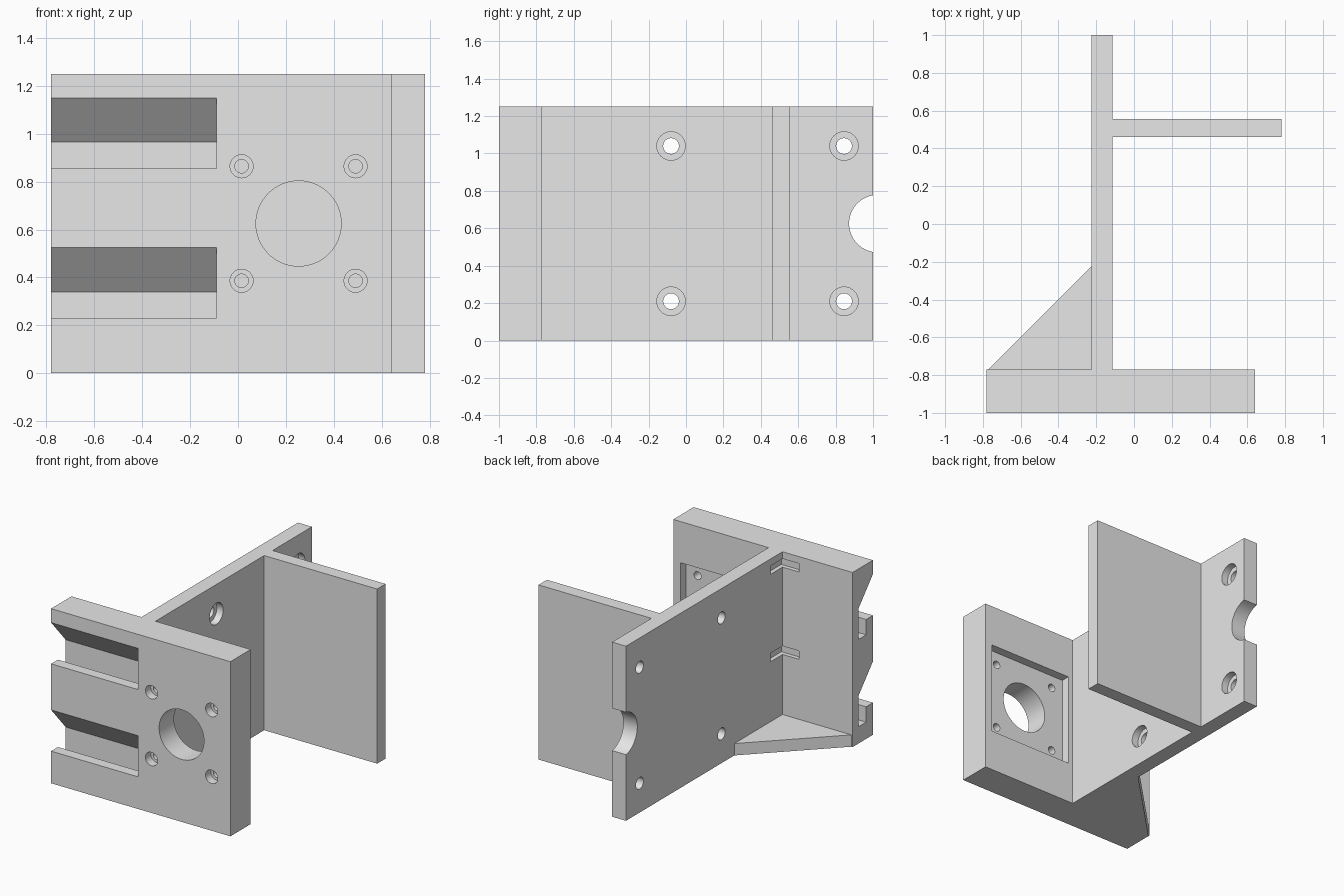
import bpy
import bmesh
import math
from mathutils import Matrix, Vector

if "Cube" in bpy.data.objects:
    bpy.data.objects.remove(bpy.data.objects["Cube"], do_unlink=True)

grey = bpy.data.materials.new("plain_grey")
grey.use_nodes = True
grey.diffuse_color = (0.8, 0.8, 0.8, 1)
grey.node_tree.nodes["Principled BSDF"].inputs["Base Color"].default_value = (0.8, 0.8, 0.8, 1)

HEIGHT = 1.25
MID = HEIGHT / 2


def finish(name, bm):
    bmesh.ops.recalc_face_normals(bm, faces=bm.faces)
    mesh = bpy.data.meshes.new(name)
    bm.to_mesh(mesh)
    bm.free()
    mesh.materials.append(grey)
    obj = bpy.data.objects.new(name, mesh)
    bpy.context.scene.collection.objects.link(obj)
    return obj


def prism(name, outline, axis, lo, hi):
    """Extrude a 2D outline along x or z."""
    bm = bmesh.new()
    place = (lambda a, b: (lo, a, b)) if axis == "x" else (lambda a, b: (a, b, lo))
    face = bm.faces.new([bm.verts.new(place(a, b)) for a, b in outline])
    direction = Vector((1, 0, 0)) if axis == "x" else Vector((0, 0, 1))
    new = bmesh.ops.extrude_face_region(bm, geom=[face])["geom"]
    verts = [v for v in new if isinstance(v, bmesh.types.BMVert)]
    bmesh.ops.translate(bm, verts=verts, vec=direction * (hi - lo))
    return finish(name, bm)


def box(name, x, y, z):
    return prism(name, [(x[0], y[0]), (x[1], y[0]), (x[1], y[1]), (x[0], y[1])], "z", *z)


def rod(name, axis, centre, radius, lo, hi):
    """Cylinder along x (centre is y, z) or along y (centre is x, z)."""
    bm = bmesh.new()
    mid = (lo + hi) / 2
    if axis == "x":
        turn, pos = Matrix.Rotation(math.pi / 2, 4, "Y"), (mid, *centre)
    else:
        turn, pos = Matrix.Rotation(math.pi / 2, 4, "X"), (centre[0], mid, centre[1])
    bmesh.ops.create_cone(bm, cap_ends=True, segments=64, radius1=radius, radius2=radius,
                          depth=hi - lo, matrix=Matrix.Translation(pos) @ turn)
    return finish(name, bm)


def cut(target, cutter):
    cutter.hide_render = True
    mod = target.modifiers.new("cut", "BOOLEAN")
    mod.operation = "DIFFERENCE"
    mod.solver = "EXACT"
    mod.object = cutter
    bpy.context.view_layer.objects.active = target
    bpy.ops.object.modifier_apply(modifier=mod.name)
    bpy.data.objects.remove(cutter, do_unlink=True)


# Front plate, web and rear flange as one extruded plan
plan = [(-0.78, -1), (0.64, -1), (0.64, -0.77), (-0.115, -0.77), (-0.115, 0.46), (0.78, 0.46),
        (0.78, 0.555), (-0.115, 0.555), (-0.115, 1), (-0.225, 1), (-0.225, -0.77), (-0.78, -0.77)]
body = prism("bracket_body", plan, "z", 0, HEIGHT)

# Hooked grooves in the front plate, with a small tie slot in the corner behind each
groove = [(-1.05, 1.15), (-1, 1.15), (-0.836, 0.965), (-0.836, 0.745),
          (-0.923, 0.745), (-0.923, 0.855), (-1.05, 0.855)]
for drop in (0, MID):
    cut(body, prism("groove_cutter", [(y, z - drop) for y, z in groove], "x", -0.9, -0.09))
    cut(body, box("slot_cutter", (-0.354, -0.195), (-0.8, -0.635), (1.14 - drop, 1.2 - drop)))

# Square seat behind the front plate and the large bore through it
cut(body, box("seat_cutter", (-0.077, 0.583), (-0.832, -0.7), (MID - 0.33, MID + 0.33)))
cut(body, rod("bore_cutter", "y", (0.253, MID), 0.178, -1.1, -0.7))

# Counterbored screw holes around the bore
for sx in (-1, 1):
    for sz in (-1, 1):
        spot = (0.253 + sx * 0.238, MID + sz * 0.239)
        cut(body, rod("screw_cutter", "y", spot, 0.028, -1.1, -0.7))
        cut(body, rod("screw_head_cutter", "y", spot, 0.048, -1.1, -0.94))

# Counterbored mounting holes in the web
for y in (-0.08, 0.845):
    for sz in (-1, 1):
        spot = (y, MID + sz * 0.415)
        cut(body, rod("mount_cutter", "x", spot, 0.042, -0.3, 0))
        cut(body, rod("mount_head_cutter", "x", spot, 0.076, -0.165, 0))

# Round notch in the rear edge of the web
cut(body, rod("notch_cutter", "x", (1.026, MID), 0.154, -0.3, 0))

# Triangular floor gusset between plate and web
gusset = prism("corner_gusset", [(-0.77, -0.77), (-0.225, -0.77), (-0.225, -0.225)], "z", 0, 0.085)

# Smooth the round walls, keep the edges sharp
bpy.ops.object.select_all(action="DESELECT")
body.select_set(True)
bpy.context.view_layer.objects.active = body
bpy.ops.object.shade_smooth_by_angle(angle=math.radians(30))
